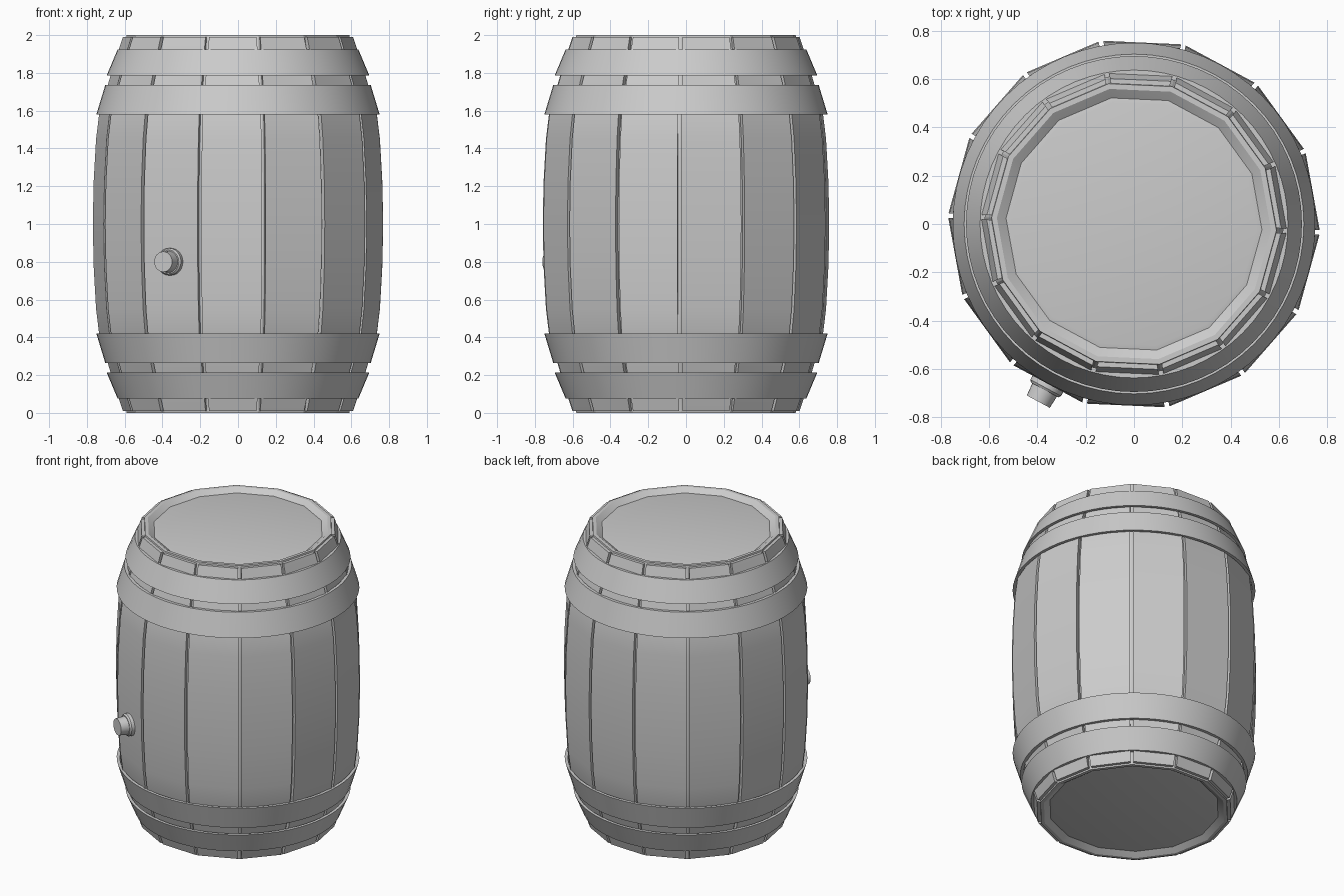
import bpy, bmesh
from math import cos, sin, pi, radians
from mathutils import Vector, Matrix

if "Cube" in bpy.data.objects:
    bpy.data.objects.remove(bpy.data.objects["Cube"])

N = 14                       # number of staves
STEP = 2 * pi / N
START = radians(-2.6)        # angle of the first seam

# lower half of the barrel bulge: (z, corner radius)
HALF = [(0.01, 0.612), (0.07, 0.632), (0.24, 0.685), (0.42, 0.738),
        (0.55, 0.754), (0.78, 0.767), (1.0, 0.771)]
BULGE = HALF + [(2 - z, r) for z, r in reversed(HALF[:-1])]


def finish(name, bm, angle=20):
    bmesh.ops.remove_doubles(bm, verts=bm.verts, dist=1e-5)
    bmesh.ops.recalc_face_normals(bm, faces=bm.faces)
    me = bpy.data.meshes.new(name)
    bm.to_mesh(me)
    bm.free()
    ob = bpy.data.objects.new(name, me)
    bpy.context.collection.objects.link(ob)
    bpy.ops.object.select_all(action='DESELECT')
    ob.select_set(True)
    bpy.context.view_layer.objects.active = ob
    bpy.ops.object.shade_smooth_by_angle(angle=radians(angle))
    return ob


def lathe(name, profile, sides, start=0.0, closed=False, angle=20):
    """Revolve (radius, z) points about z; points at radius 0 merge."""
    bm = bmesh.new()
    rings = [[bm.verts.new((r * cos(start + 2 * pi * i / sides),
                            r * sin(start + 2 * pi * i / sides), z))
              for i in range(sides)] for r, z in profile]
    pairs = list(zip(rings, rings[1:]))
    if closed:
        pairs.append((rings[-1], rings[0]))
    for a, b in pairs:
        for i in range(sides):
            j = (i + 1) % sides
            bm.faces.new((a[i], a[j], b[j], b[i]))
    return finish(name, bm, angle)


# staves: flat-fronted curved planks with narrow gaps
for k in range(N):
    mid = START + (k + 0.5) * STEP
    out = Vector((cos(mid), sin(mid), 0))
    side = Vector((-sin(mid), cos(mid), 0))
    bm = bmesh.new()
    rows = []
    for z, r in BULGE:
        row = []
        for rad, s in ((r, -1), (r, 1), (r - 0.04, 1), (r - 0.04, -1)):
            p = out * rad * cos(STEP / 2) + side * s * (rad * sin(STEP / 2) - 0.01)
            row.append(bm.verts.new((p.x, p.y, z)))
        rows.append(row)
    for a, b in zip(rows, rows[1:]):
        for i in range(4):
            j = (i + 1) % 4
            bm.faces.new((a[i], a[j], b[j], b[i]))
    bm.faces.new(rows[0])
    bm.faces.new(rows[-1])
    finish(f"stave_{k + 1}", bm)

# inner barrel with raised rims and recessed heads
head = [(0, 0.022), (0.51, 0.022), (0.53, 0.026), (0.55, 0.012), (0.568, 0.0), (0.59, 0.0)]
core = (head + [(r - 0.028, z + 0.004) for z, r in HALF[1:-1]] + [(0.743, 1.0)])
core += [(r, 2 - z) for r, z in reversed(core[:-1])]
lathe("inner_barrel", core, N, START)

# four round hoops, mirrored top and bottom
T = 0.02
for label, z0, r0, z1, r1 in (("end", 0.075, 0.637, 0.213, 0.695),
                              ("inner", 0.265, 0.703, 0.42, 0.75)):
    prof = [(r0, z0), (r1, z1), (r1 - T, z1), (r0 - T, z0)]
    lathe(f"lower_{label}_hoop", prof, 64, closed=True)
    lathe(f"upper_{label}_hoop", [(r, 2 - z) for r, z in prof], 64, closed=True)

# bung: collar and tapered plug on one front stave
a = START - 4.5 * STEP
out = Vector((cos(a), sin(a), 0))
place = Matrix.Translation(Vector((0, 0, 0.8))) @ out.to_track_quat('Z', 'Y').to_matrix().to_4x4()
for name, prof in (("bung_collar", [(0, 0.72), (0.072, 0.72), (0.072, 0.77), (0.064, 0.78), (0, 0.78)]),
                   ("bung_plug", [(0, 0.75), (0.06, 0.75), (0.054, 0.835), (0, 0.835)])):
    lathe(name, prof, 24, angle=35).data.transform(place)
